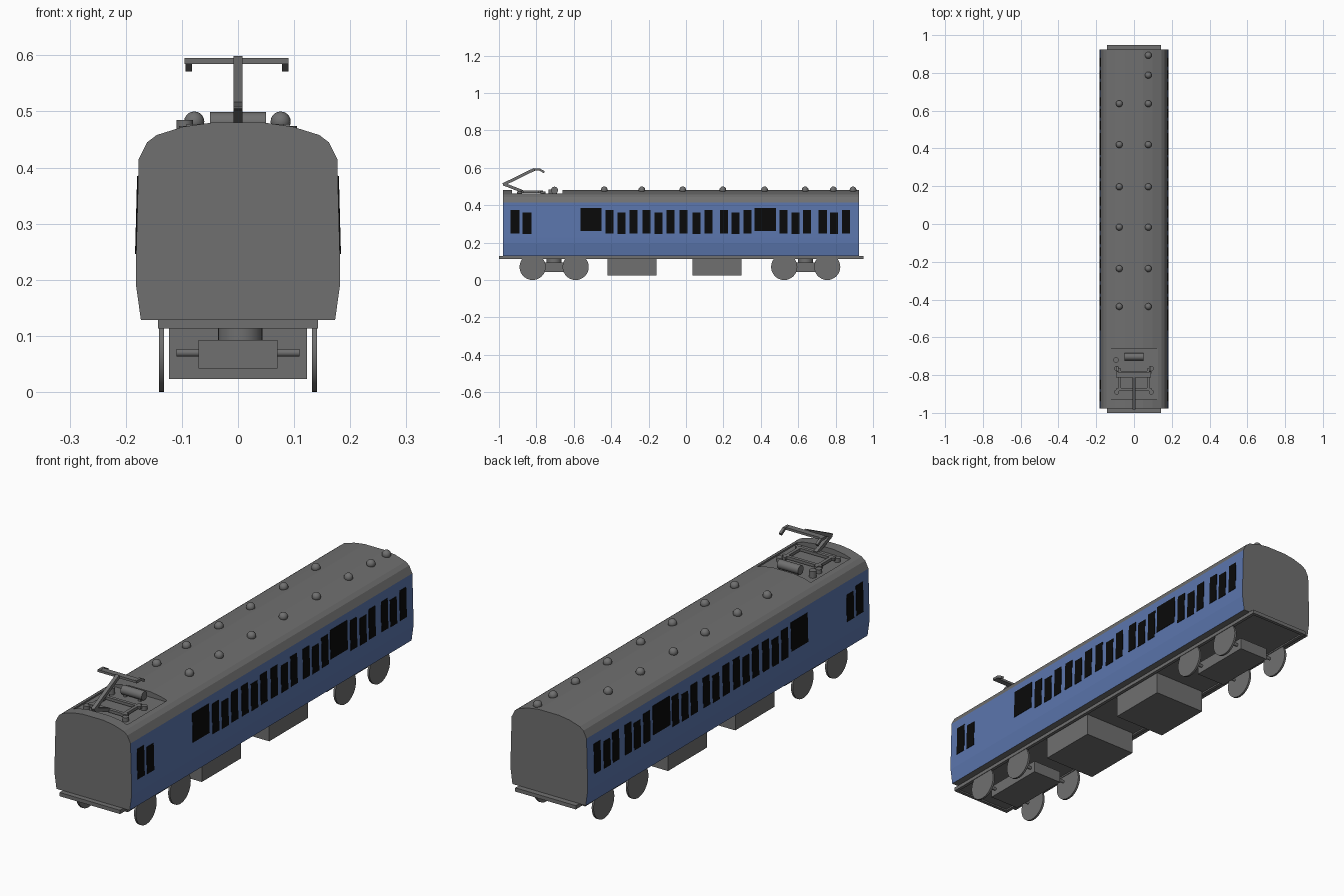
import bpy, bmesh, math
from mathutils import Vector, Matrix

if "Cube" in bpy.data.objects:
    bpy.data.objects.remove(bpy.data.objects["Cube"])


def material(name, rgb):
    m = bpy.data.materials.new(name)
    m.diffuse_color = (*rgb, 1)
    m.use_nodes = True
    m.node_tree.nodes["Principled BSDF"].inputs["Base Color"].default_value = m.diffuse_color
    return m


GREY = material("grey", (0.16, 0.16, 0.16))
BLUE = material("blue", (0.105, 0.18, 0.42))
BLACK = material("window_black", (0.003, 0.003, 0.003))


def finish(bm, name, mats, smooth=False):
    bmesh.ops.recalc_face_normals(bm, faces=bm.faces)
    mesh = bpy.data.meshes.new(name)
    bm.to_mesh(mesh)
    bm.free()
    for m in mats:
        mesh.materials.append(m)
    ob = bpy.data.objects.new(name, mesh)
    bpy.context.collection.objects.link(ob)
    if smooth:
        bpy.ops.object.select_all(action='DESELECT')
        ob.select_set(True)
        bpy.context.view_layer.objects.active = ob
        bpy.ops.object.shade_smooth_by_angle(angle=math.radians(40))
    return ob


def box(name, lo, hi, mat=GREY):
    lo, hi = Vector(lo), Vector(hi)
    bm = bmesh.new()
    bmesh.ops.create_cube(bm, size=1, matrix=Matrix.Translation((lo + hi) / 2)
                          @ Matrix.Diagonal((*(hi - lo), 1)))
    return finish(bm, name, [mat])


def rod(name, a, b, r, sides=16):
    """Cylinder from a to b; four sides gives a square bar."""
    a, b = Vector(a), Vector(b)
    d = b - a
    rot = d.to_track_quat('Z', 'Y').to_matrix().to_4x4()
    if sides == 4:
        rot = rot @ Matrix.Rotation(math.pi / 4, 4, 'Z')
    bm = bmesh.new()
    bmesh.ops.create_cone(bm, cap_ends=True, segments=sides, radius1=r, radius2=r,
                          depth=d.length, matrix=Matrix.Translation((a + b) / 2) @ rot)
    return finish(bm, name, [GREY], smooth=sides > 8)


# Car body: half cross-section, mirrored and extruded along y
HALF = [(0.173, 0.128), (0.182, 0.192), (0.182, 0.227), (0.177, 0.415), (0.162, 0.445),
        (0.145, 0.458), (0.097, 0.473), (0.048, 0.48)]
Y0, Y1 = -0.978, 0.924
outline = HALF + [(-x, z) for x, z in reversed(HALF)]
bm = bmesh.new()
end = bm.faces.new([bm.verts.new((x, Y0, z)) for x, z in outline])
ext = bmesh.ops.extrude_face_region(bm, geom=[end], use_keep_orig=True)
bmesh.ops.translate(bm, vec=(0, Y1 - Y0, 0),
                    verts=[g for g in ext["geom"] if isinstance(g, bmesh.types.BMVert)])
bm.normal_update()
for f in bm.faces:  # blue side walls below the roof line
    if abs(f.normal.x) > 0.5 and f.calc_center_median().z < 0.415:
        f.material_index = 1
body = finish(bm, "car_body", [GREY, BLUE])

# Sunken roof well for the current collector
cutter = box("roof_well_cutter", (-0.127, -0.93, 0.457), (0.127, -0.66, 0.6))
cutter.hide_render = True
cut = body.modifiers.new("roof_well", 'BOOLEAN')
cut.object = cutter
cut.solver = 'EXACT'
bpy.context.view_layer.objects.active = body
bpy.ops.object.modifier_apply(modifier=cut.name)
bpy.data.objects.remove(cutter)


# Windows: thin plates lying on the sloped upper wall
def wall_x(z):
    return 0.182 - 0.005 * (z - 0.227) / 0.188


TALL, SHORT, WIDE = (0.248, 0.375), (0.246, 0.36), (0.262, 0.385)
windows = [(-0.914, 0.047, TALL), (-0.85, 0.047, SHORT),
           (-0.508, 0.112, WIDE), (0.423, 0.115, WIDE)]
for y, kind in [(-0.409, TALL), (-0.345, SHORT), (-0.281, TALL), (-0.211, TALL),
                (-0.147, SHORT), (-0.083, TALL), (-0.013, TALL), (0.056, SHORT),
                (0.12, TALL), (0.203, TALL), (0.265, SHORT), (0.329, TALL),
                (0.522, TALL), (0.586, SHORT), (0.647, TALL),
                (0.731, TALL), (0.791, SHORT), (0.856, TALL)]:
    windows.append((y, 0.044, kind))
for side, s in (("right", 1), ("left", -1)):
    bm = bmesh.new()
    for y, w, (z0, z1) in windows:
        rings = []
        for off in (-0.002, 0.002):
            rings.append([bm.verts.new((s * (wall_x(z) + off), y + k * w / 2, z))
                          for k, z in ((-1, z0), (1, z0), (1, z1), (-1, z1))])
        bm.faces.new(rings[0])
        bm.faces.new(rings[1])
        for i in range(4):
            j = (i + 1) % 4
            bm.faces.new((rings[0][i], rings[0][j], rings[1][j], rings[1][i]))
    finish(bm, side + "_windows", [BLACK])

# Underframe with a shallow rim
box("underframe_floor", (-0.143, -1.0, 0.119), (0.143, 0.948, 0.129))
for s in (-1, 1):
    box("underframe_side_rail", (s * 0.136 - 0.007, -1.0, 0.113), (s * 0.136 + 0.007, 0.948, 0.121))
for y in (-1.0, 0.934):
    box("underframe_end_beam", (-0.143, y, 0.113), (0.143, y + 0.014, 0.121))

# Equipment boxes
for y0, y1 in ((-0.42, -0.157), (0.035, 0.297)):
    box("equipment_box", (-0.123, y0, 0.023), (0.123, y1, 0.125))

# Bogies
for yc in (-0.705, 0.64):
    box("bogie_frame", (-0.07, yc - 0.14, 0.042), (0.07, yc + 0.14, 0.093))
    rod("bogie_pivot", (0.004, yc, 0.09), (0.004, yc, 0.121), 0.04, 24)
    for dy in (-0.115, 0.115):
        y = yc + dy
        rod("axle", (-0.11, y, 0.07), (0.11, y, 0.07), 0.007)
        for s in (-1, 1):
            rod("wheel", (s * 0.132, y, 0.07), (s * 0.141, y, 0.07), 0.07, 32)

# Domed roof vents
row = [-0.437, -0.236, -0.017, 0.197, 0.42, 0.637]
for x, ys in ((-0.078, row), (0.076, row + [0.788, 0.893])):
    for y in ys:
        bm = bmesh.new()
        bmesh.ops.create_uvsphere(bm, u_segments=16, v_segments=10, radius=0.018,
                                  matrix=Matrix.Translation((x, y, 0.482)))
        finish(bm, "roof_vent", [GREY], smooth=True)

# Collector base frame on insulators
for s in (-1, 1):
    box("base_side_bar", (s * 0.075 - 0.007, -0.885, 0.466), (s * 0.075 + 0.007, -0.765, 0.478))
    for y in (-0.765, -0.89):
        rod("insulator", (s * 0.092, y, 0.456), (s * 0.092, y, 0.474), 0.013)
for y in (-0.785, -0.875):
    box("base_cross_bar", (-0.092, y - 0.007, 0.466), (0.092, y + 0.007, 0.478))
rod("roof_cylinder", (-0.05, -0.703, 0.48), (0.05, -0.703, 0.48), 0.019, 20)
for x in (-0.035, 0.035):
    box("cylinder_mount", (x - 0.006, -0.715, 0.456), (x + 0.006, -0.691, 0.475))
rod("roof_post", (-0.095, -0.72, 0.456), (-0.095, -0.72, 0.485), 0.015)

# Folding collector arms and contact head
rod("lower_arm", (0, -0.875, 0.474), (0, -0.975, 0.513), 0.011, 4)
rod("upper_arm", (0, -0.978, 0.51), (0, -0.81, 0.592), 0.011, 4)
box("contact_bar", (-0.095, -0.812, 0.585), (0.09, -0.787, 0.595))
for x in (-0.088, 0.084):
    rod("contact_horn", (x, -0.81, 0.59), (x, -0.78, 0.59), 0.008, 4)
    rod("contact_horn_tip", (x, -0.782, 0.59), (x, -0.757, 0.576), 0.008, 4)
